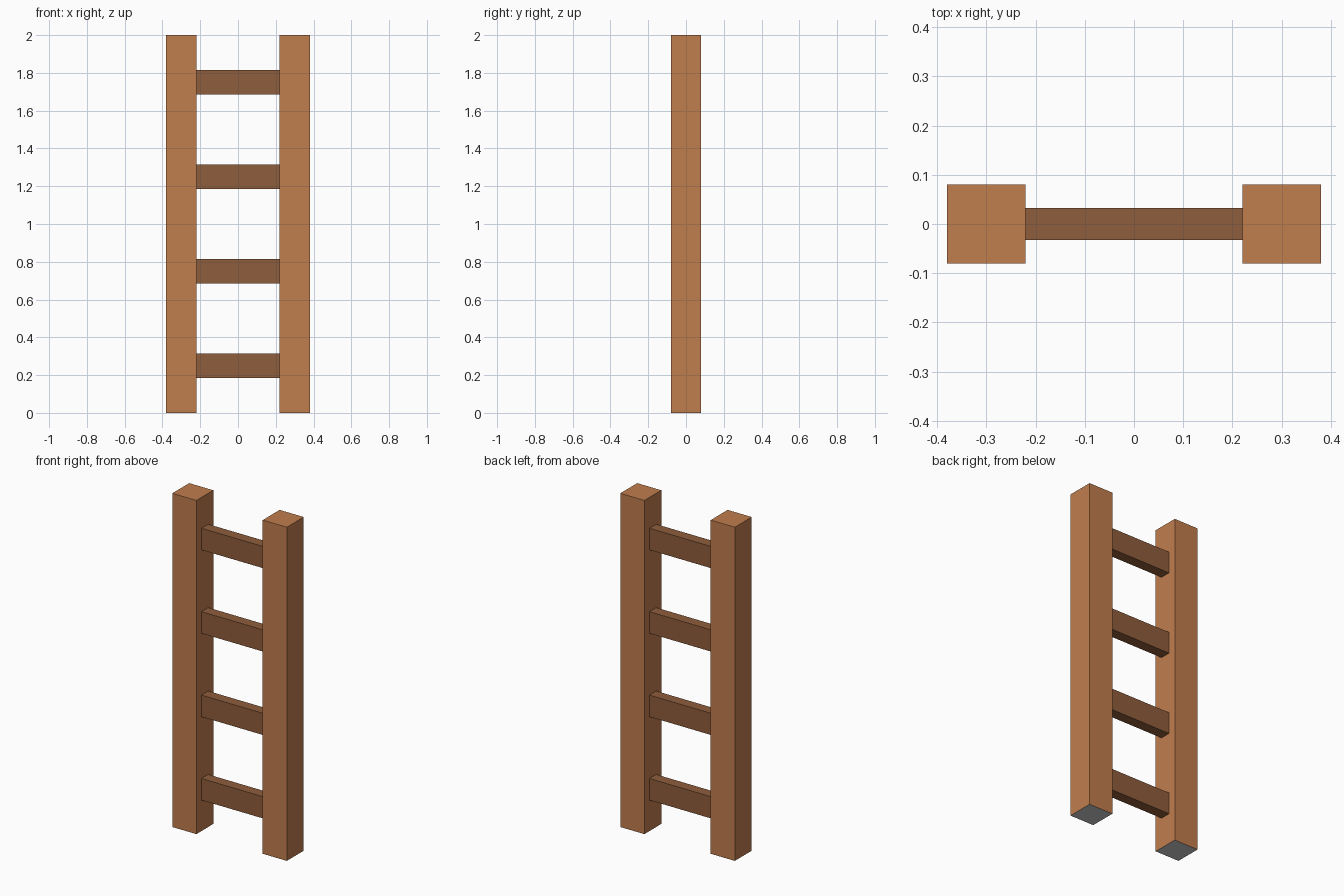
import bpy
import bmesh

if "Cube" in bpy.data.objects:
    bpy.data.objects.remove(bpy.data.objects["Cube"])


def material(name, color):
    mat = bpy.data.materials.new(name)
    mat.diffuse_color = (*color, 1.0)
    mat.use_nodes = True
    mat.node_tree.nodes["Principled BSDF"].inputs["Base Color"].default_value = mat.diffuse_color
    return mat


light_wood = material("light_wood", (0.53, 0.205, 0.076))
dark_wood = material("dark_wood", (0.275, 0.11, 0.045))
grey = material("grey", (0.6, 0.6, 0.6))


def box(name, center, size, mats):
    mesh = bpy.data.meshes.new(name)
    bm = bmesh.new()
    bmesh.ops.create_cube(bm, size=1.0)
    bmesh.ops.scale(bm, vec=size, verts=bm.verts)
    bm.normal_update()
    # a second material, if given, covers the underside
    if len(mats) > 1:
        for face in bm.faces:
            if face.normal.z < -0.5:
                face.material_index = 1
    bm.to_mesh(mesh)
    bm.free()
    for mat in mats:
        mesh.materials.append(mat)
    obj = bpy.data.objects.new(name, mesh)
    obj.location = center
    bpy.context.collection.objects.link(obj)
    return obj


# Side rails with grey undersides
for side, x in (("left", -0.3), ("right", 0.3)):
    box(f"{side}_rail", (x, 0, 1), (0.16, 0.16, 2.0), (light_wood, grey))

# Evenly spaced rungs between the rails
for i in range(4):
    box(f"rung_{i + 1}", (0, 0, 0.25 + 0.5 * i), (0.44, 0.064, 0.13), (dark_wood,))
